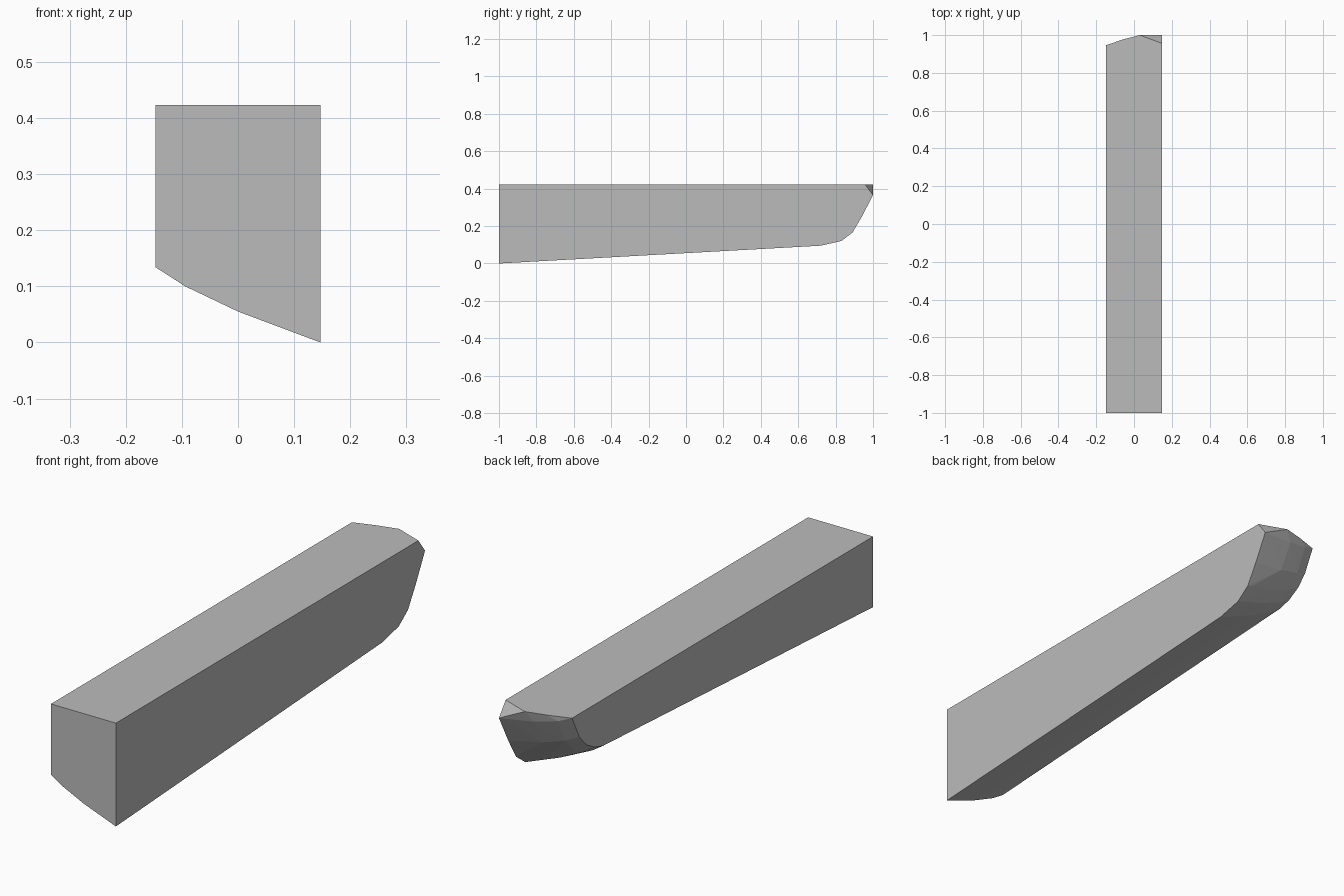
import bpy, bmesh, math

if "Cube" in bpy.data.objects:
    bpy.data.objects.remove(bpy.data.objects["Cube"])

W, TOP = 0.147, 0.423

# Lower edge of each long side, as (y, z) from the front to the rounded rear
LEFT = [(-1, .134), (.745, .233), (.80, .248), (.856, .28), (.90, .328), (.947, TOP)]
RIGHT = [(-1, 0), (.72, .095), (.83, .12), (.89, .165), (.94, .25), (1, .365)]

# Stations across the width, as (x, downward bow of the belly)
STATIONS = [(-W, 0), (-.094, .010), (0, .012), (.125, .002), (W, 0)]

points = []
for x, bow in STATIONS:
    t = (x + W) / (2 * W)
    for (y0, z0), (y1, z1) in zip(LEFT, RIGHT):
        y = y0 + (y1 - y0) * t
        z = z0 + (z1 - z0) * t - bow
        rear = bow * 0.6 if y > 0.88 else 0
        points.append((x, min(y + rear, 1), z))

# Flat top outline, with the rear right corner cut off
points += [(-W, -1, TOP), (W, -1, TOP), (-.055, .978, TOP), (.03, 1, TOP), (W, .957, TOP)]

# Solid block wrapped around the stations
bm = bmesh.new()
for p in points:
    bm.verts.new(p)
hull = bmesh.ops.convex_hull(bm, input=bm.verts)
loose = {g for g in hull["geom_interior"] + hull["geom_unused"] if isinstance(g, bmesh.types.BMVert)}
bmesh.ops.delete(bm, geom=list(loose), context="VERTS")
bmesh.ops.dissolve_limit(bm, angle_limit=math.radians(0.5), verts=bm.verts, edges=bm.edges)
bmesh.ops.recalc_face_normals(bm, faces=bm.faces)
mesh = bpy.data.meshes.new("tapered_block")
bm.to_mesh(mesh)
bm.free()

grey = bpy.data.materials.new("plain grey")
grey.diffuse_color = (0.5, 0.5, 0.5, 1)
grey.use_nodes = True
grey.node_tree.nodes["Principled BSDF"].inputs["Base Color"].default_value = grey.diffuse_color
mesh.materials.append(grey)
block = bpy.data.objects.new("tapered_block", mesh)
bpy.context.collection.objects.link(block)
